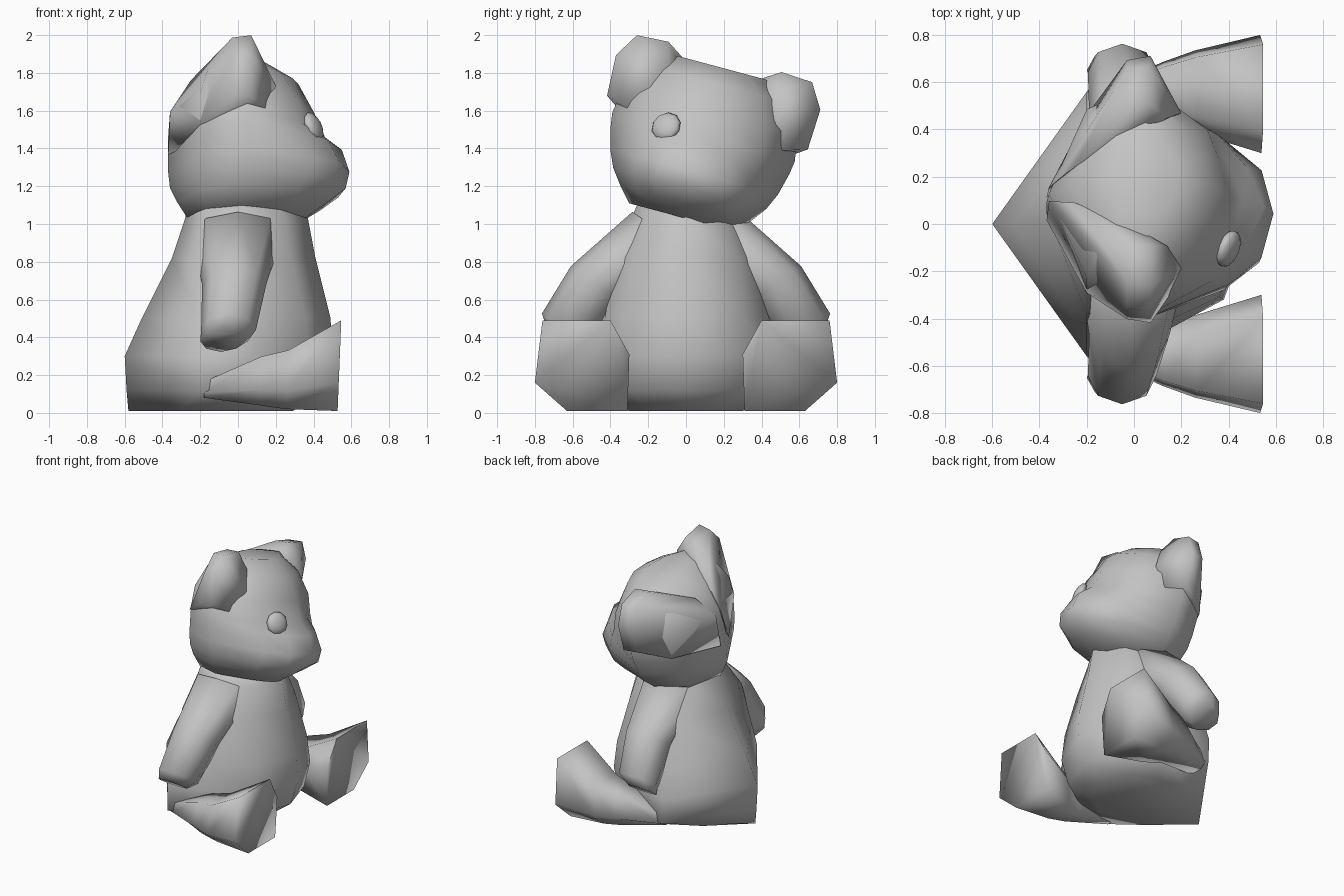
import bpy
import bmesh
import math
from mathutils import Matrix, Vector

cube = bpy.data.objects.get("Cube")
if cube:
    bpy.data.objects.remove(cube, do_unlink=True)

# One plain grey for the whole toy
grey = bpy.data.materials.new("plain grey")
grey.use_nodes = True
colour = (0.55, 0.55, 0.55, 1)
grey.diffuse_color = colour
grey.node_tree.nodes["Principled BSDF"].inputs["Base Color"].default_value = colour

# The head leans sideways about its own centre
HEAD = Matrix.Translation((0, 0.09, 1.45)) @ Matrix.Rotation(math.radians(-15), 4, 'X')


def finish(name, bm, matrix):
    """Turn a bmesh into a smooth-shaded, coloured object."""
    bm.transform(matrix)
    bmesh.ops.recalc_face_normals(bm, faces=bm.faces)
    mesh = bpy.data.meshes.new(name)
    bm.to_mesh(mesh)
    bm.free()
    mesh.materials.append(grey)
    obj = bpy.data.objects.new(name, mesh)
    bpy.context.collection.objects.link(obj)
    bpy.ops.object.select_all(action='DESELECT')
    obj.select_set(True)
    bpy.context.view_layer.objects.active = obj
    bpy.ops.object.shade_smooth_by_angle(angle=math.radians(110))


def loft(name, rings, matrix):
    """Skin a list of equally long point rings and cap both ends."""
    bm = bmesh.new()
    loops = [[bm.verts.new(p) for p in ring] for ring in rings]
    count = len(loops[0])
    for low, high in zip(loops, loops[1:]):
        for i in range(count):
            j = (i + 1) % count
            bm.faces.new((low[i], low[j], high[j], high[i]))
    bm.faces.new(loops[0])
    bm.faces.new(loops[-1])
    finish(name, bm, matrix)


def hull(name, points, matrix):
    """Wrap a convex skin round a few points."""
    bm = bmesh.new()
    for p in points:
        bm.verts.new(p)
    bmesh.ops.convex_hull(bm, input=bm.verts)
    finish(name, bm, matrix)


def level(z, back, *half, front):
    """Horizontal ring, symmetric in y, from its half outline."""
    return ([(back, 0, z)] + [(x, y, z) for x, y in half] + [(front, 0, z)]
            + [(x, -y, z) for x, y in reversed(half)])


def oval(centre, u, v, sides=8):
    """Elliptical ring spanned by two radius vectors."""
    c, u, v = Vector(centre), Vector(u), Vector(v)
    turn = [math.tau * i / sides for i in range(sides)]
    return [c + u * math.cos(a) + v * math.sin(a) for a in turn]


# Body: wedge-shaped back, round belly, neck hidden in the head
loft("body", [
    level(0.01, -0.58, (-0.31, 0.24), (0.05, 0.3), (0.23, 0.2), front=0.29),
    level(0.12, -0.59, (-0.19, 0.57), (0.1, 0.46), (0.35, 0.29), front=0.44),
    level(0.3, -0.6, (-0.2, 0.56), (0.1, 0.47), (0.38, 0.32), front=0.5),
    level(0.5, -0.51, (-0.2, 0.49), (0.1, 0.43), (0.36, 0.31), front=0.49),
    level(0.82, -0.35, (-0.2, 0.38), (0.05, 0.38), (0.28, 0.28), front=0.41),
    level(1.03, -0.28, (-0.18, 0.22), (0.02, 0.29), (0.25, 0.2), front=0.37),
    level(1.12, -0.26, (-0.16, 0.18), (0.02, 0.25), (0.2, 0.15), front=0.3),
], Matrix())

# Head with the muzzle swelling out of its lower front
loft("head", [
    level(-0.43, -0.27, (-0.17, 0.2), (0.02, 0.29), (0.2, 0.2), (0.32, 0.12), front=0.36),
    level(-0.35, -0.32, (-0.19, 0.27), (0.03, 0.36), (0.32, 0.28), (0.43, 0.17), front=0.47),
    level(-0.27, -0.36, (-0.2, 0.32), (0.05, 0.42), (0.38, 0.31), (0.53, 0.19), front=0.57),
    level(-0.18, -0.37, (-0.2, 0.35), (0.05, 0.46), (0.4, 0.31), (0.54, 0.19), front=0.59),
    level(-0.06, -0.37, (-0.2, 0.37), (0.05, 0.49), (0.36, 0.31), (0.48, 0.17), front=0.55),
    level(0.01, -0.37, (-0.2, 0.38), (0.05, 0.5), (0.33, 0.31), (0.4, 0.17), front=0.46),
    level(0.15, -0.36, (-0.2, 0.37), (0.05, 0.48), (0.31, 0.28), (0.36, 0.15), front=0.4),
    level(0.3, -0.26, (-0.16, 0.31), (0.04, 0.4), (0.23, 0.23), (0.29, 0.12), front=0.32),
    level(0.39, -0.09, (-0.05, 0.16), (0.05, 0.24), (0.13, 0.14), (0.16, 0.07), front=0.18),
], HEAD)

# Single button eye, flattened along its facing direction
bm = bmesh.new()
bmesh.ops.create_uvsphere(bm, u_segments=10, v_segments=6, radius=0.082)
facing = Vector((0.84, -0.34, 0.4)).to_track_quat('Z', 'Y').to_matrix().to_4x4()
spot = Matrix.Translation((0.4, -0.105, 1.515))
finish("eye", bm, spot @ facing @ Matrix.Diagonal((1, 1, 0.45, 1)))

EAR = [(0.47, 0.06), (0.55, 0.09), (0.56, 0.31), (0.48, 0.44), (0.31, 0.45), (0.25, 0.38)]
# Where the ear runs out into the back ridge and the temple
EAR_ROOT = [(-0.36, 0.03, 0.14), (-0.37, 0.05, -0.1), (-0.25, 0.08, 0.3), (-0.2, 0.39, -0.02),
            (0.14, 0.28, 0.34), (0.2, 0.34, 0.2), (0.15, 0.42, 0.05)]
SOLE = [(0.21, 0.29), (-0.15, 0.29), (-0.25, 0.11), (-0.24, -0.19), (0.08, -0.19), (0.25, -0.04)]
# x, centre y, width scale, height scale, lowest z
LEG = [(-0.18, 0.47, 0.3, 0.18, 0.08), (0.12, 0.56, 0.5, 0.54, 0.04),
       (0.26, 0.56, 0.7, 0.65, 0.02), (0.535, 0.55, 1, 1, 0.01)]
# centre, half width in x, half thickness
ARM = [((0, 0.12, 0.95), 0.24, 0.2), ((-0.02, 0.47, 0.68), 0.17, 0.17),
       ((-0.05, 0.64, 0.44), 0.145, 0.15), ((-0.09, 0.65, 0.38), 0.11, 0.1)]

for name, s in (("left", 1), ("right", -1)):
    flip = Matrix.Diagonal((1, s, 1, 1))

    # Ear: thin outer rim, spreading smoothly into the skull
    points = [(0.07, y, z) for y, z in EAR] + EAR_ROOT
    points += [(-0.03, y * 0.97, z * 0.98) for y, z in EAR]
    hull(name + "_ear", points, HEAD @ flip)

    # Arm: hangs outward from the shoulder
    loft(name + "_arm", [oval(c, (0, 0.82 * t, 0.57 * t), (w, 0, 0)) for c, w, t in ARM], flip)

    # Leg: thin at the hip, flaring to a six-sided sole
    loft(name + "_leg", [
        [(x + 0.04 * dz * h, y + dy * w, low + (dz + 0.19) * h) for dy, dz in SOLE]
        for x, y, w, h, low in LEG], flip)
